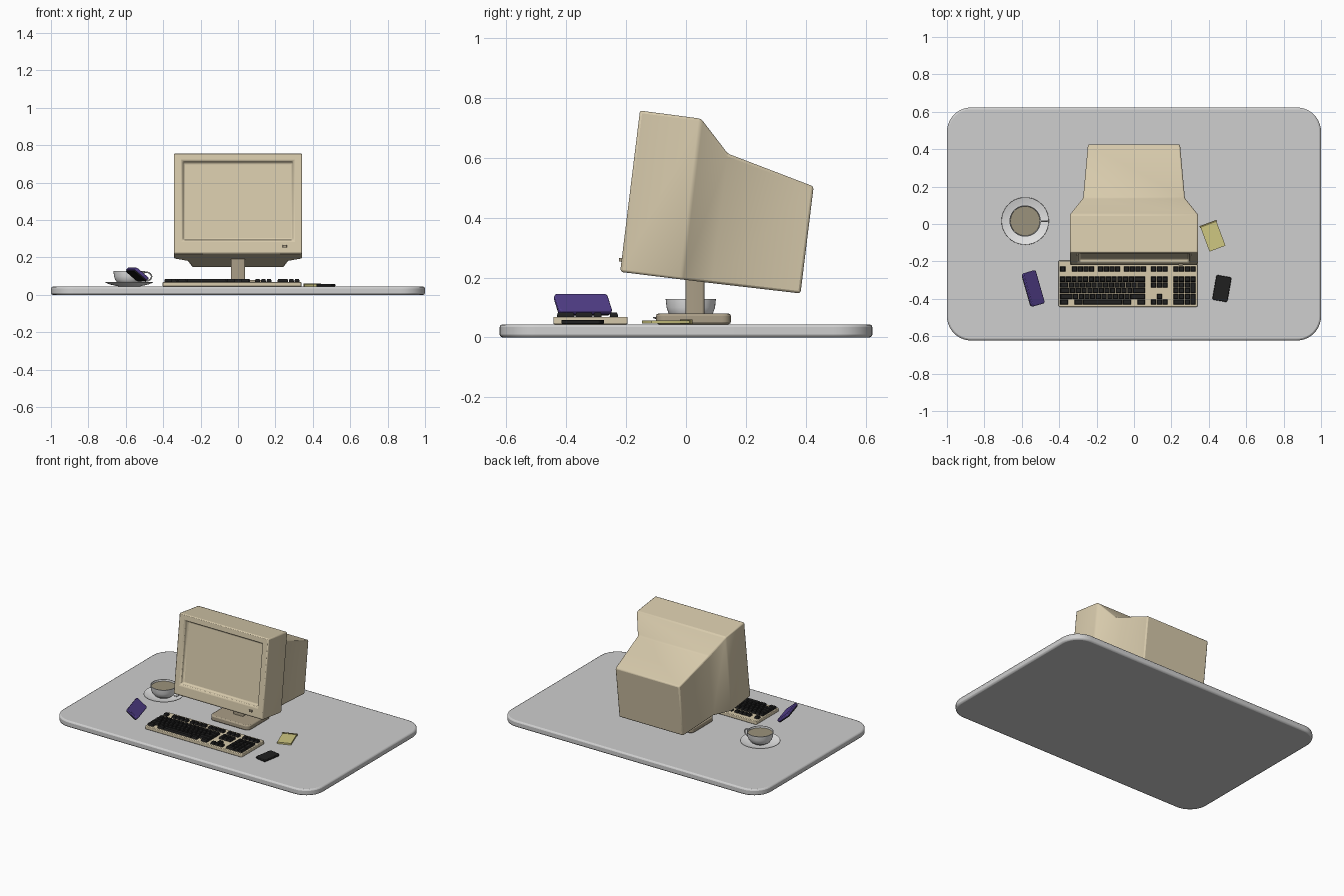
import bpy, bmesh, math
from mathutils import Matrix, Vector

if "Cube" in bpy.data.objects:
    bpy.data.objects.remove(bpy.data.objects["Cube"])


def mat(name, r, g, b):
    m = bpy.data.materials.new(name)
    m.diffuse_color = (r, g, b, 1)
    m.use_nodes = True
    m.node_tree.nodes["Principled BSDF"].inputs["Base Color"].default_value = m.diffuse_color
    return m


BEIGE = mat("case_beige", 0.68, 0.59, 0.41)
STAND = mat("stand_tan", 0.40, 0.34, 0.24)
GREY = mat("table_grey", 0.62, 0.62, 0.62)
WHITE = mat("china_white", 0.78, 0.78, 0.78)
COFFEE = mat("coffee_tan", 0.33, 0.29, 0.20)
BLACK = mat("key_black", 0.014, 0.014, 0.014)
PURPLE = mat("purple", 0.085, 0.050, 0.26)
YELLOW = mat("paper_yellow", 0.62, 0.57, 0.22)
OLIVE = mat("binding_olive", 0.22, 0.19, 0.07)


def finish(name, bm, material, matrix=None, bevel=0, segs=2):
    bmesh.ops.recalc_face_normals(bm, faces=bm.faces)
    me = bpy.data.meshes.new(name)
    bm.to_mesh(me)
    bm.free()
    ob = bpy.data.objects.new(name, me)
    bpy.context.collection.objects.link(ob)
    me.materials.append(material)
    if matrix:
        ob.matrix_world = matrix
    bpy.ops.object.select_all(action='DESELECT')
    ob.select_set(True)
    bpy.context.view_layer.objects.active = ob
    bpy.ops.object.shade_smooth_by_angle(angle=math.radians(35))
    if bevel:
        b = ob.modifiers.new("bevel", 'BEVEL')
        b.width, b.segments, b.limit_method = bevel, segs, 'ANGLE'
        b.angle_limit = math.radians(30)
    return ob


def loft(bm, rings, caps=True):
    rings = [[bm.verts.new(p) for p in r] for r in rings]
    for a, b in zip(rings, rings[1:]):
        n = len(a)
        for i in range(n):
            bm.faces.new((a[i], a[(i + 1) % n], b[(i + 1) % n], b[i]))
    if caps:
        bm.faces.new(rings[0])
        bm.faces.new(rings[-1])


def slab(name, w, d, z0, z1, r, material, matrix, bevel=0, n=4):
    """Rounded rectangle plate."""
    pts = []
    for k, (sx, sy) in enumerate(((1, 1), (-1, 1), (-1, -1), (1, -1))):
        for i in range(n + 1):
            a = math.pi / 2 * (k + i / n)
            pts.append((sx * (w / 2 - r) + r * math.cos(a), sy * (d / 2 - r) + r * math.sin(a)))
    bm = bmesh.new()
    loft(bm, [[(x, y, z) for x, y in pts] for z in (z0, z1)])
    return finish(name, bm, material, matrix, bevel)


def place(x, y, z=0, rz=0, ry=0):
    return (Matrix.Translation((x, y, z)) @ Matrix.Rotation(math.radians(rz), 4, 'Z')
            @ Matrix.Rotation(math.radians(ry), 4, 'Y'))


def lathe(name, profile, material, x, y, n=40):
    bm = bmesh.new()
    loft(bm, [[(r * math.cos(2 * math.pi * i / n), r * math.sin(2 * math.pi * i / n), z)
               for i in range(n)] for r, z in profile])
    return finish(name, bm, material, place(x, y))


# Table top
slab("table_top", 2.0, 1.246, 0, 0.044, 0.13, GREY, place(0, 0), 0.01, 10)

# Monitor: screen recess, bezel, tube housing (depth, half width, bottom, top)
tilt = Matrix.Translation((0, -0.22, 0.219)) @ Matrix.Rotation(math.radians(-7), 4, 'X')
sections = [(0.026, 0.291, 0.081, 0.494), (0, 0.297, 0.075, 0.502), (0, 0.343, 0, 0.543),
            (0.206, 0.343, 0, 0.541), (0.309, 0.272, 0, 0.436), (0.607, 0.246, 0.002, 0.362)]
bm = bmesh.new()
loft(bm, [[(-h, u, a), (h, u, a), (h, u, b), (-h, u, b)] for u, h, a, b in sections])
finish("monitor", bm, BEIGE, tilt, 0.008)
slab("monitor_button", 0.022, 0.012, 0.034, 0.046, 0.003, STAND,
     tilt @ Matrix.Translation((0.25, -0.003, 0)))

# Stand
slab("stand_base", 0.30, 0.25, 0.044, 0.08, 0.03, STAND, place(0, 0.025), 0.008)
slab("stand_neck", 0.076, 0.062, 0.075, 0.225, 0.008, STAND, place(0, 0.03))

# Keyboard case
slab("keyboard_case", 0.742, 0.248, 0.044, 0.069, 0.006, BEIGE, place(-0.032, -0.319), 0.004)

# Keys: tapered boxes laid out in rows
P = 0.0305
keys = bmesh.new()


def key(x, y, w=1, h=1):
    """Key with its left edge at x and top edge at y, sizes in key units."""
    rings = []
    for z, g in ((0.066, 0.0015), (0.076, 0.002), (0.084, 0.005)):
        x0, x1, y0, y1 = x + g, x + w * P - g, y - h * P + g, y - g
        rings.append([(x0, y0, z), (x1, y0, z), (x1, y1, z), (x0, y1, z)])
    loft(keys, rings)


def row(x, y, widths):
    for w in widths:  # a negative width is a gap
        if w > 0:
            key(x, y, w)
        x += abs(w) * P


TOP, MAIN = -0.226, -0.28
NAV, PAD = 0.09, 0.209
row(-0.396, TOP, [1])
for x in (-0.333, -0.194, -0.055):
    row(x, TOP, [1] * 4)
row(NAV, TOP, [1] * 3)
row(PAD, TOP, [1] * 4)
for i, widths in enumerate(([1] * 13 + [2], [1.5] + [1] * 12 + [1.5], [1.75] + [1] * 11 + [2.25],
                            [2.25] + [1] * 10 + [2.75], [1.5, -1, 1.5, 7, 1.5, -1, 1.5])):
    row(-0.396, MAIN - i * P, widths)
for i, widths in enumerate(([1] * 3, [1] * 3, [], [-1, 1], [1] * 3)):
    row(NAV, MAIN - i * P, widths)
for i, widths in enumerate(([1] * 4, [1] * 3, [1] * 3, [1] * 3, [2, 1])):
    row(PAD, MAIN - i * P, widths)
for i in (1, 3):
    key(PAD + 3 * P, MAIN - i * P, 1, 2)
finish("keys", keys, BLACK)

# Saucer, cup, coffee and handle
CX, CY = -0.582, 0.016
lathe("saucer", [(0.05, 0.044), (0.06, 0.046), (0.10, 0.055), (0.127, 0.065), (0.126, 0.068),
                 (0.098, 0.059), (0.06, 0.051), (0.03, 0.050)], WHITE, CX, CY)
lathe("cup", [(0.04, 0.050), (0.043, 0.056), (0.062, 0.064), (0.074, 0.08), (0.081, 0.10),
              (0.084, 0.129), (0.080, 0.129), (0.077, 0.10), (0.068, 0.08), (0.04, 0.066)],
      WHITE, CX, CY)
lathe("coffee", [(0.077, 0.112), (0.0785, 0.117)], COFFEE, CX, CY)
bm = bmesh.new()
rings = []
for i in range(13):
    a = math.radians(-110 + 220 * i / 12)
    c = Vector((0.088 + 0.032 * math.cos(a), 0, 0.098 + 0.024 * math.sin(a)))
    out = Vector((math.cos(a), 0, math.sin(a)))
    rings.append([c + 0.004 * (out * math.cos(t) + Vector((0, 1, 0)) * math.sin(t))
                  for t in (k * math.pi / 4 for k in range(8))])
loft(bm, rings)
finish("cup_handle", bm, WHITE, place(CX, CY))

# Tilted purple handset with a dark underside
tip = place(-0.54, -0.345, 0.109, 16, 40)
slab("purple_handset", 0.09, 0.185, -0.006, 0.012, 0.012, PURPLE, tip, 0.004)
slab("handset_underside", 0.084, 0.178, -0.012, -0.005, 0.012, BLACK, tip)

# Small black handset
slab("black_handset", 0.082, 0.134, 0.045, 0.059, 0.01, BLACK, place(0.47, -0.345, 0, -10), 0.003)

# Yellow notepad with bound top edge
slab("notepad", 0.091, 0.14, 0.046, 0.057, 0.002, YELLOW, place(0.422, -0.066, 0, 20.5))
slab("notepad_binding", 0.097, 0.010, 0.045, 0.060, 0.002, OLIVE,
     place(0.422, -0.066, 0, 20.5) @ Matrix.Translation((0, 0.071, 0)))
